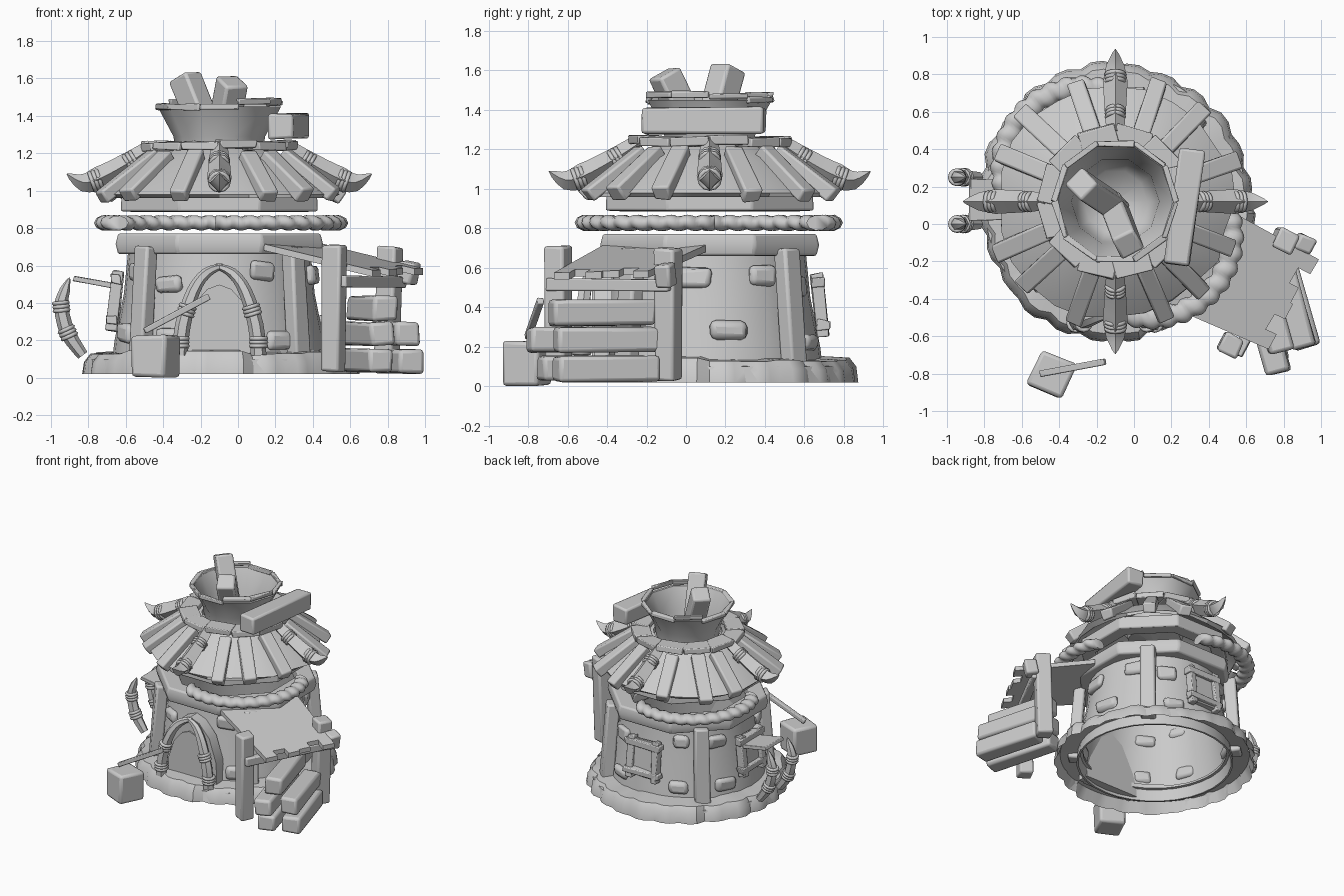
import bpy, bmesh, math, random
from mathutils import Vector

if "Cube" in bpy.data.objects:
    bpy.data.objects.remove(bpy.data.objects["Cube"])
random.seed(4)
V = Vector
CX, CY = -0.1, 0.12
Z = V((0, 0, 1))


def polar(deg, r, z):
    a = math.radians(deg)
    return V((CX + r * math.cos(a), CY + r * math.sin(a), z))


def tangent(deg):
    a = math.radians(deg)
    return V((-math.sin(a), math.cos(a), 0))


def make(name, verts, faces, smooth=35, bevel=0):
    me = bpy.data.meshes.new(name)
    me.from_pydata([tuple(v) for v in verts], [], faces)
    bm = bmesh.new()
    bm.from_mesh(me)
    bmesh.ops.recalc_face_normals(bm, faces=bm.faces)
    bm.to_mesh(me)
    bm.free()
    ob = bpy.data.objects.new(name, me)
    bpy.context.collection.objects.link(ob)
    if bevel:
        m = ob.modifiers.new("bevel", 'BEVEL')
        m.width, m.segments = bevel, 2
    bpy.ops.object.select_all(action='DESELECT')
    ob.select_set(True)
    bpy.context.view_layer.objects.active = ob
    bpy.ops.object.shade_smooth_by_angle(angle=math.radians(smooth))
    return ob


def beam(name, p, q, w, h, up=Z, bevel=0.015, jit=0.006):
    """Roughly hewn box from p to q, width w, height h along up."""
    p, q = V(p), V(q)
    x = (q - p).normalized()
    y = V(up).cross(x).normalized()
    z = x.cross(y)
    vs = [e + y * (sy * w / 2) + z * (sz * h / 2) + V([random.uniform(-jit, jit) for _ in range(3)])
          for e in (p, q) for sy, sz in ((-1, -1), (1, -1), (1, 1), (-1, 1))]
    fs = [(0, 1, 2, 3), (4, 5, 6, 7)] + [(i, (i + 1) % 4, 4 + (i + 1) % 4, 4 + i) for i in range(4)]
    return make(name, vs, fs, 35, bevel)


def prism(name, loop, offset, smooth=40):
    """Closed outline extruded by an offset vector."""
    n = len(loop)
    return make(name, [V(p) for p in loop] + [V(p) + V(offset) for p in loop],
                [tuple(range(n)), tuple(range(n, 2 * n))] +
                [(i, (i + 1) % n, n + (i + 1) % n, n + i) for i in range(n)], smooth)


def lathe(name, profile, n, turn=0, wobble=None, smooth=35, bevel=0):
    """Turn closed (r, z) profile round the tower axis; wobble(i, k) offsets each point."""
    m = len(profile)
    vs, fs = [], []
    for i in range(n):
        for k, (r, z) in enumerate(profile):
            dr, dz = wobble(i, k) if wobble else (0, 0)
            vs.append(polar(turn + 360 * i / n, r + dr, z + dz))
    for i in range(n):
        j = (i + 1) % n
        for k in range(m):
            l = (k + 1) % m
            fs.append((i * m + k, j * m + k, j * m + l, i * m + l))
    return make(name, vs, fs, smooth, bevel)


def horn(name, pts, radii, ref, sides=8, steps=3):
    """Tapered tube along a smoothed planar path."""
    pts = [V(p) for p in pts]
    path, rad = [], []
    n = len(pts)
    for i in range(n - 1):
        a, b, c, d = pts[max(i - 1, 0)], pts[i], pts[i + 1], pts[min(i + 2, n - 1)]
        for s in range(steps + (i == n - 2)):
            t = s / steps
            path.append(0.5 * (2 * b + (c - a) * t + (2 * a - 5 * b + 4 * c - d) * t * t + (3 * b - a - 3 * c + d) * t ** 3))
            rad.append(radii[i] * (1 - t) + radii[i + 1] * t)
    vs, fs = [], []
    m = len(path)
    for i, p in enumerate(path):
        t = (path[min(i + 1, m - 1)] - path[max(i - 1, 0)]).normalized()
        s = V(ref).cross(t).normalized()
        u = t.cross(s)
        for k in range(sides):
            a = 2 * math.pi * k / sides
            vs.append(p + (s * math.cos(a) + u * math.sin(a)) * rad[i])
    for i in range(m - 1):
        for k in range(sides):
            l = (k + 1) % sides
            fs.append((i * sides + k, i * sides + l, (i + 1) * sides + l, (i + 1) * sides + k))
    fs += [tuple(range(sides)), tuple(range((m - 1) * sides, m * sides))]
    return make(name, vs, fs, 50)


def wrap(p, d, r, count=3):
    d = V(d).normalized()
    for i in range(count):
        bpy.ops.mesh.primitive_torus_add(major_radius=r, minor_radius=0.012, major_segments=12, minor_segments=6,
                                         location=V(p) + d * (i - (count - 1) / 2) * 0.02,
                                         rotation=d.to_track_quat('Z', 'Y').to_euler())
        bpy.context.object.name = "rope_wrap"
        bpy.ops.object.shade_smooth()


# scalloped stone foundation, open underneath
sc = [random.uniform(-0.015, 0.015) for _ in range(72)]
lathe("foundation", [(0.735, 0.02), (0.725, 0.09), (0.69, 0.135), (0.53, 0.145), (0.53, 0.12), (0.70, 0.1)], 72,
      wobble=lambda i, k: ((0.008 - 0.022 * (i % 3 == 0) + sc[i // 3]) * (k < 3), sc[i // 3] * 0.8 * (k in (1, 2, 3))))
# tower wall, ring beam and eaves ring
lathe("wall", [(0.58, 0.03), (0.56, 0.2), (0.51, 0.45), (0.485, 0.7), (0.465, 0.7), (0.54, 0.2), (0.565, 0.03)], 32)
lathe("ring_beam", [(0.46, 0.665), (0.585, 0.66), (0.60, 0.715), (0.585, 0.772), (0.46, 0.772)], 8, 22.5, bevel=0.012)
lathe("eaves_ring", [(0.46, 0.885), (0.57, 0.89), (0.565, 0.99), (0.46, 1.0)], 8, 22.5, bevel=0.01)
for a in (45, 135, 225, 315):
    beam("wall_post", polar(a, 0.60, 0.08), polar(a, 0.555, 0.70), 0.11, 0.09, polar(a, 1, 0) - polar(a, 0, 0))

# stones set in the wall
for a, z, w, h in ((238, .50, .15, .09), (240, .22, .13, .1), (297, .57, .13, .1), (305, .2, .16, .1), (351, .55, .18, .1),
                   (10, .28, .19, .1), (32, .56, .14, .1), (60, .5, .14, .1), (65, .22, .16, .09), (120, .57, .13, .09),
                   (118, .22, .15, .1), (150, .55, .14, .1), (155, .22, .18, .1), (205, .24, .15, .1), (210, .56, .13, .1)):
    c = polar(a, 0.585 - 0.15 * z, z)
    beam("wall_stone", c - tangent(a) * w / 2, c + tangent(a) * w / 2, 0.06, h, bevel=0.03, jit=0.012)

# two arcs of thick twisted rope
N, S, B = 84, 10, 13
for mid in (-45, 135):
    vs, fs = [], []
    for i in range(N + 1):
        u = 2 * i / N - 1
        a = mid + 48 * u
        n = polar(a, 1, 0) - polar(a, 0, 0)
        c = polar(a, 0.69 - 0.13 * u * u, 0.828) + V((0.01, -0.005, 0))
        for k in range(S):
            f = 2 * math.pi * k / S
            r = 0.03 + 0.013 * abs(math.sin(B * math.pi * (u + 1) / 2 + f / 2))
            vs.append(c + n * r * 1.5 * math.cos(f) + Z * r * math.sin(f))
    for i in range(N):
        for k in range(S):
            l = (k + 1) % S
            fs.append((i * S + k, i * S + S + k, i * S + S + l, i * S + l))
    fs += [tuple(range(S)), tuple(range(N * S, N * S + S))]
    make("big_rope", vs, fs, 60)

# roof skin, planks and four corner horns
lathe("roof_skin", [(0.25, 1.23), (0.40, 1.16), (0.635, 0.98), (0.62, 0.96), (0.38, 1.13), (0.25, 1.18)], 24,
      wobble=lambda i, k: (random.uniform(-0.03, 0.01) * (k in (2, 3)), 0), smooth=20)
for q in range(4):
    for d in (21, 45, 69):
        a = q * 90 + d + random.uniform(-3, 3)
        e = random.uniform(-0.02, 0.02)
        beam("roof_plank", polar(a, 0.37, 1.19), polar(a, 0.68 + e, 0.965 - e * 0.5), 0.095, 0.08, bevel=0.012)
    a = q * 90
    horn("roof_horn", [polar(a, r, z) for r, z in ((0.36, 1.23), (0.5, 1.14), (0.64, 1.065), (0.73, 1.045), (0.815, 1.09))],
         (0.045, 0.058, 0.066, 0.048, 0.002), tangent(a), 4)
    out = polar(a, 1, 0) - polar(a, 0, 0)
    wrap(polar(a, 0.66, 1.055), out - Z * 0.35, 0.05)
    wrap(polar(a, 0.47, 1.155), out - Z * 0.6, 0.046)

# collar of flat slabs and the flared chimney bowl
for i in range(12):
    a = i * 30 + 15
    c = polar(a, 0.34, 1.24 + random.uniform(-.008, .008))
    beam("collar_slab", c - tangent(a) * 0.1, c + tangent(a) * 0.1, 0.13, 0.045, bevel=0.006)
lathe("chimney_bowl", [(0.235, 1.22), (0.245, 1.29), (0.33, 1.45), (0.31, 1.45), (0.235, 1.29), (0.225, 1.2),
                       (0.17, 1.1), (0.001, 1.06), (0.001, 1.04), (0.2, 1.08)], 10, smooth=50)
for i in range(10):
    a = i * 36 + 18
    lift = 0.025 if i in (0, 3, 8, 9) else 0
    c = polar(a, 0.31, 1.45 + lift + random.uniform(-.006, .006))
    beam("rim_slat", c - tangent(a) * 0.105, c + tangent(a) * 0.1, 0.03, 0.032, bevel=0.006, jit=0.007)
beam("chimney_log", (-0.1, 0.09, 1.15), (-0.285, 0.215, 1.61), 0.14, 0.13, (0.7, 0.7, 0))
beam("chimney_log", (-0.11, 0.1, 1.15), (-0.035, -0.11, 1.585), 0.14, 0.13, (0.7, 0.4, 0))
beam("roof_log", (0.225, -0.22, 1.345), (0.315, 0.40, 1.345), 0.14, 0.135)

# arched doorway with two horns
half = [(0.24, 0.05), (0.23, 0.3), (0.17, 0.48), (0.08, 0.58)]
prof = [(-x, z) for x, z in half] + [(0, 0.61)] + half[::-1]
for name, s, y, depth in (("door_surround", 1.0, -0.465, 0.09), ("door_panel", 0.8, -0.475, 0.07)):
    prism(name, [(CX + x * s, y, 0.05 + (z - 0.05) * s) for x, z in prof], (0, depth, 0))
for s in (-1, 1):
    P = [V((CX + s * x, y, z)) for x, y, z in ((.21, -.53, .12), (.195, -.53, .28), (.14, -.515, .46), (.07, -.49, .56), (-.02, -.47, .6))]
    horn("door_horn", P, (0.042, 0.042, 0.036, 0.028, 0.012), (0, 1, 0), 6)
    wrap(P[0] + V((0, 0, 0.07)), Z, 0.04)
    wrap(P[1] + V((-s * 0.02, 0, 0.08)), V((-s * 0.3, 0, 1)), 0.038)

# windows at the back and on the left
for a in (90, 180):
    t = tangent(a)
    out = polar(a, 1, 0) - polar(a, 0, 0)
    for s in (-0.11, 0.11):
        beam("window_side", polar(a, 0.575, 0.25) + t * s, polar(a, 0.54, 0.57) + t * s, 0.05, 0.06, out, 0.006)
    for z in (0.31, 0.53):
        c = polar(a, 0.605 - 0.1 * z, z)
        beam("window_bar", c - t * 0.155, c + t * 0.155, 0.06, 0.05, Z, 0.006, 0.01)
    beam("window_panel", polar(a, 0.56, 0.27), polar(a, 0.53, 0.55), 0.2, 0.04, out, 0.004)
# left awning held by two standing tusks
beam("awning", (-0.62, 0.13, 0.485), (-0.88, 0.13, 0.53), 0.22, 0.028, Z, 0.004, 0.004)
for y in (0.0, 0.25):
    P = [(-0.83, y, .12), (-0.91, y, .24), (-0.945, y, .38), (-0.925, y, .47), (-0.9, y, .535)]
    horn("awning_tusk", P, (0.03, 0.042, 0.038, 0.028, 0.003), (0, 1, 0), 6)
    wrap(P[1], (-0.45, 0, 1), 0.038)
    wrap(P[2], (-0.1, 0, 1), 0.036)

# lean-to: sloping roof sheet with a broken outer edge, posts and rail
iA, iB, oA, oB = V((.14, -.42, .715)), V((.46, .10, .715)), V((.72, -.67, .575)), V((.99, -.19, .585))
loop = [iA, iB]
for i, cut in enumerate((0.0, 0.12, 0.03, 0.0, 0.1, 0.0)):
    for t in (1 - i / 6, 1 - (i + 1) / 6):
        loop.append(oA.lerp(oB, t).lerp(iA.lerp(iB, t), cut + random.uniform(0, 0.01)))
prism("lean_to_roof", loop, (0, 0, -0.035), 20)
beam("lean_to_post", (0.51, -0.64, 0.03), (0.52, -0.65, 0.71), 0.11, 0.11, (0.9, -0.45, 0))
beam("lean_to_post", (0.79, -0.09, 0.03), (0.81, -0.09, 0.70), 0.11, 0.11, (0.9, -0.45, 0))
beam("lean_to_rail", (0.55, -0.70, 0.515), (0.88, -0.08, 0.515), 0.06, 0.06, Z, 0.008)
beam("lean_to_stub", (0.90, -0.10, 0.5), (0.92, -0.11, 0.62), 0.09, 0.09, (0.9, -0.45, 0))

# stacked logs
for x, y, z, L in ((.77, -.74, .09, .58), (.93, -.66, .09, .54), (.775, -.80, .235, .64), (.91, -.66, .235, .54), (.79, -.68, .37, .54)):
    beam("stacked_log", (x, y, z), (x - 0.27 * L, y + 0.95 * L, z), 0.135, 0.128, Z, 0.02, 0.008)

# chopping block with a handle stuck in it
d = V((math.cos(math.radians(-24)), math.sin(math.radians(-24)), 0)) * 0.1
c = V((-0.44, -0.805, 0.115))
beam("chopping_block", c - d, c + d, 0.205, 0.225, Z, 0.02)
beam("tool_handle", (-0.5, -0.80, 0.25), (-0.155, -0.735, 0.435), 0.034, 0.034, Z, 0.006, 0.002)
